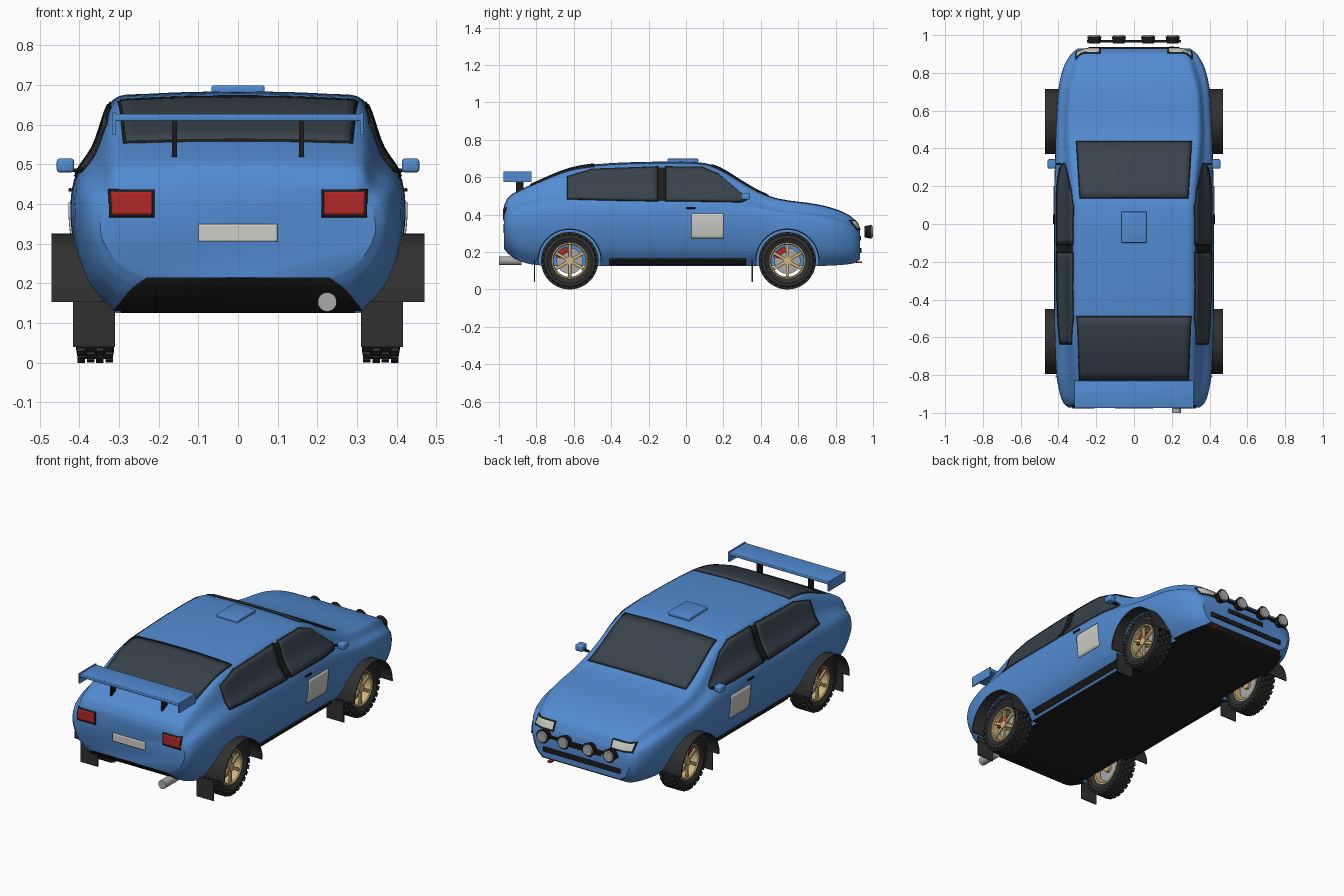
import bpy, bmesh
from math import sin, cos, pi, radians
from mathutils import Vector, Matrix
from mathutils.bvhtree import BVHTree

if "Cube" in bpy.data.objects:
    bpy.data.objects.remove(bpy.data.objects["Cube"])


def mat(name, r, g, b):
    m = bpy.data.materials.new(name)
    m.diffuse_color = (r, g, b, 1)
    m.use_nodes = True
    m.node_tree.nodes["Principled BSDF"].inputs["Base Color"].default_value = m.diffuse_color
    return m


BLUE = mat("blue_paint", .085, .26, .64)
BLACK = mat("black_trim", .012, .012, .012)
RUBBER = mat("rubber", .03, .03, .03)
GLASS = mat("dark_glass", .04, .055, .07)
GOLD = mat("gold_rim", .62, .46, .2)
RED = mat("red", .45, .02, .02)
PALE = mat("pale_panel", .62, .62, .58)
STEEL = mat("steel", .4, .4, .4)


def finish(name, bm, *mats):
    bmesh.ops.recalc_face_normals(bm, faces=bm.faces)
    me = bpy.data.meshes.new(name)
    bm.to_mesh(me)
    bm.free()
    for m in mats:
        me.materials.append(m)
    ob = bpy.data.objects.new(name, me)
    bpy.context.collection.objects.link(ob)
    return ob


def boxes(name, items, m, bevel=0):
    """items: (centre, size, matrix applied after placing)"""
    bm = bmesh.new()
    for c, s, rot in items:
        M = (rot or Matrix()) @ Matrix.Translation(c) @ Matrix.Diagonal((*s, 1))
        bmesh.ops.create_cube(bm, size=1, matrix=M)
    if bevel:
        bmesh.ops.bevel(bm, geom=bm.edges[:], offset=bevel, segments=3, affect='EDGES', profile=.5)
    return finish(name, bm, m)


def tube(name, a, b, r, m, n=24, r2=None):
    a, b = Vector(a), Vector(b)
    bm = bmesh.new()
    M = Matrix.Translation((a + b) / 2) @ (b - a).to_track_quat('Z', 'Y').to_matrix().to_4x4()
    bmesh.ops.create_cone(bm, cap_ends=True, segments=n, radius1=r, radius2=r2 or r,
                          depth=(b - a).length, matrix=M)
    return finish(name, bm, m)


def lathe(name, profile, side, cy, cz, m, n=40, a0=0, a1=2 * pi):
    """closed (radius, x) profile swept around an axis parallel to x"""
    full = a1 - a0 > 6.28
    bm = bmesh.new()
    rings = []
    for i in range(n if full else n + 1):
        a = a0 + (a1 - a0) * i / n
        rings.append([bm.verts.new((side * x, cy + r * cos(a), cz + r * sin(a))) for r, x in profile])
    k = len(profile)
    for i in range(n):
        p, q = rings[i], rings[(i + 1) % len(rings)]
        for j in range(k):
            bm.faces.new((p[j], p[(j + 1) % k], q[(j + 1) % k], q[j]))
    if not full:
        bm.faces.new(rings[0])
        bm.faces.new(rings[-1])
    return finish(name, bm, m)


def smooth(ts, ps, sub):
    """smooth curve through points ps at parameters ts"""
    n = len(ts)
    tan = []
    for k in range(n):
        a, b = max(k - 1, 0), min(k + 1, n - 1)
        tan.append((ps[b] - ps[a]) / (ts[b] - ts[a]))
    out = []
    for i in range(n - 1):
        h = ts[i + 1] - ts[i]
        for s in range(sub):
            u = s / sub
            out.append(ps[i] * (2*u**3 - 3*u*u + 1) + ps[i + 1] * (3*u*u - 2*u**3)
                       + tan[i] * h * (u**3 - 2*u*u + u) + tan[i + 1] * h * (u**3 - u*u))
    return out + [ps[-1]]


# Body shell: y, bottom z, bottom half width, max half width, shoulder z, top half width, top z
stations = [Vector(s) for s in (
    (-.972, .215, .23, .345, .38, .30, .45), (-.95, .19, .265, .37, .40, .31, .493),
    (-.90, .155, .295, .39, .42, .312, .525), (-.80, .13, .315, .408, .44, .315, .572),
    (-.63, .125, .33, .417, .45, .32, .642), (-.48, .125, .33, .42, .455, .32, .669),
    (-.2, .125, .33, .42, .46, .32, .682), (.08, .125, .33, .42, .46, .32, .678),
    (.18, .125, .33, .42, .455, .322, .648), (.3, .125, .33, .417, .44, .33, .575),
    (.4, .125, .33, .415, .42, .34, .518), (.5, .125, .33, .412, .40, .345, .484),
    (.7, .125, .32, .40, .38, .335, .455), (.82, .13, .30, .375, .355, .305, .422),
    (.90, .14, .27, .332, .32, .275, .375), (.93, .16, .24, .295, .285, .245, .32))]
bm = bmesh.new()
rings = []
for y, zb, wb, wm, zs, wt, zt in smooth([s[0] for s in stations], stations, 4):
    h, t, d = zs - zb, zt - zs, wm - wt
    pts = [Vector(p) for p in (
        (wb, zb), (wb + .65 * (wm - wb), zb + .25 * h), (wm, zb + .65 * h), (wm * .985, zs),
        (wt + .42 * d, zs + .38 * t), (wt + .05 * d, zs + .85 * t), (wt * .93, zs + .95 * t),
        (wt * .75, zs + .97 * t), (wt * .4, zs + .993 * t), (0, zt))]
    ts = [0]
    for a, b in zip(pts, pts[1:]):
        ts.append(ts[-1] + (b - a).length)
    half = smooth(ts, pts, 4)
    ring = [(0, zb)] + [(p.x, p.y) for p in half] + [(-p.x, p.y) for p in half[-2::-1]]
    rings.append([bm.verts.new((x, y, z)) for x, z in ring])
k = len(rings[0])
for p, q in zip(rings, rings[1:]):
    for j in range(k):
        f = bm.faces.new((p[j], p[(j + 1) % k], q[(j + 1) % k], q[j]))
        f.material_index = int(j in (0, k - 1))
bm.faces.new(rings[0])
bm.faces.new(rings[-1])
skin = BVHTree.FromBMesh(bm)
body = finish("body_shell", bm, BLUE, BLACK)

# Wheel wells
AXLES = {"rear": -.622, "front": .542}
WZ = .153
for cy in AXLES.values():
    for s in (1, -1):
        cutter = tube("well_cutter", (s * .295, cy, WZ), (s * .6, cy, WZ), .166, BLUE, 48)
        cutter.hide_render = True
        mod = body.modifiers.new("well", 'BOOLEAN')
        mod.operation, mod.solver, mod.object = 'DIFFERENCE', 'EXACT', cutter
        bpy.context.view_layer.objects.active = body
        bpy.ops.object.modifier_apply(modifier=mod.name)
        bpy.data.objects.remove(cutter)


def along(poly, t):
    f = t * (len(poly) - 1)
    i = min(int(f), len(poly) - 2)
    return Vector(poly[i]).lerp(Vector(poly[i + 1]), f - i)


VIEWS = {"right": lambda u, v: ((1, u, v), (-1, 0, 0)), "left": lambda u, v: ((-1, u, v), (1, 0, 0)),
         "top": lambda u, v: ((u, v, 2), (0, 0, -1)), "rear": lambda u, v: ((u, -2, v), (0, 1, 0)),
         "front": lambda u, v: ((u, 2, v), (0, -1, 0))}


def patch(name, view, lower, upper, m, thick=.008, grow=0, nu=24, nv=8):
    """panel ruled between two polylines, projected on the body skin"""
    allp = lower + upper
    lo = [min(p[i] for p in allp) for i in (0, 1)]
    hi = [max(p[i] for p in allp) for i in (0, 1)]
    bm = bmesh.new()
    grid = []
    for i in range(nu + 1):
        col = []
        for j in range(nv + 1):
            p = along(lower, i / nu).lerp(along(upper, i / nu), j / nv)
            for a in (0, 1):
                c = (lo[a] + hi[a]) / 2
                p[a] = c + (p[a] - c) * (1 + 2 * grow / (hi[a] - lo[a]))
            o, d = VIEWS[view](*p)
            hit = skin.ray_cast(Vector(o), Vector(d))[0]
            if hit is None:
                hit = skin.find_nearest(Vector(o) + Vector(d) * (Vector(o).length - .9))[0]
            col.append(bm.verts.new(hit))
        grid.append(col)
    for a, b in zip(grid, grid[1:]):
        for j in range(nv):
            bm.faces.new((a[j], b[j], b[j + 1], a[j + 1]))
    ob = finish(name, bm, m)
    mod = ob.modifiers.new("thickness", 'SOLIDIFY')
    mod.thickness, mod.offset = thick, 0
    return ob


def framed(name, view, lower, upper, m):
    patch(name + "_frame", view, lower, upper, BLACK, .008, .007)
    patch(name, view, lower, upper, m, .012)


def rect(u0, u1, v0, v1):
    return [(u0, v0), (u1, v0)], [(u0, v1), (u1, v1)]


# Windscreen, rear window
framed("windscreen", "top", [(-.3, .432), (.3, .432)], [(-.282, .142), (.282, .142)], GLASS)
framed("rear_window", "top", [(-.283, -.825), (.283, -.825)], [(-.297, -.495), (.297, -.495)], GLASS)
# Side glass, doors, sills, mirrors
for side, s in (("right", 1), ("left", -1)):
    framed(side + "_rear_side_window", side, [(-.63, .487), (-.4, .481), (-.155, .477)],
           [(-.63, .6), (-.5, .638), (-.155, .65)], GLASS)
    framed(side + "_front_side_window", side, [(-.105, .477), (.1, .475), (.29, .472), (.315, .482)],
           [(-.105, .65), (.09, .648), (.17, .615), (.315, .495)], GLASS)
    patch(side + "_door_pillar", side, *rect(-.15, -.11, .475, .65), BLACK, .01)
    patch(side + "_door_panel", side, *rect(.03, .2, .272, .405), PALE, .01)
    patch(side + "_door_handle", side, *rect(0, .05, .431, .439), BLACK, .016)
    patch(side + "_sill_trim", side, *rect(-.41, .32, .137, .165), BLACK, .02)
    boxes(side + "_mirror", [((s * .435, .318, .497), (.044, .05, .035), None)], BLUE, .008)
    boxes(side + "_mirror_stem", [((s * .403, .318, .485), (.035, .012, .01), None)], BLACK)
    # Lights
    a, b = sorted((s * .217, s * .318))
    framed(side + "_tail_light", "rear", *rect(a, b, .373, .43), RED)
    a, b = sorted((s * .185, s * .3))
    framed(side + "_headlight", "front", *rect(a, b, .325, .362), PALE)

# Rear plate, front grilles
patch("rear_plate", "rear", *rect(-.1, .1, .305, .35), PALE, .012)
patch("upper_grille", "front", *rect(-.12, .12, .262, .285), BLACK, .012)
patch("lower_grille", "front", *rect(-.24, .24, .195, .22), BLACK, .014)

# Rear wing
boxes("wing_blade", [((0, -.902, .618), (.62, .145, .018), Matrix())], BLUE, .004)
boxes("wing_end_plates", [((s * .312, -.902, .602), (.008, .15, .056), None) for s in (1, -1)], BLUE)
boxes("wing_struts", [((s * .16, -.89, .563), (.012, .04, .1), None) for s in (1, -1)], BLACK)

# Roof vent, exhaust, tow hook
boxes("roof_vent", [((0, -.017, .688), (.134, .165, .022), None)], BLUE, .006)
tube("exhaust", (.225, -1, .153), (.225, -.88, .153), .024, STEEL)
boxes("tow_hook", [((.2, .925, .145), (.024, .03, .01), None)], RED, .003)

# Lamp bar with four round lamps
boxes("lamp_bar", [((0, .968, .305), (.5, .012, .014), None)], BLACK)
for i, x in enumerate((-.21, -.08, .075, .205)):
    tube(f"lamp_housing_{i}", (x, .955, .308), (x, .992, .308), .03, BLACK, 24, .038)
    tube(f"lamp_lens_{i}", (x, .985, .308), (x, 1, .308), .033, STEEL, 24, .029)

# Wheels, flares and mud flaps
for end, cy in AXLES.items():
    for side, s in (("right", 1), ("left", -1)):
        n = f"{end}_{side}_"
        lathe(n + "tyre", [(.094, .325), (.12, .312), (.137, .315), (.144, .327), (.144, .393),
                           (.137, .405), (.12, .408), (.094, .395)], s, cy, WZ, RUBBER)
        hub = Matrix.Translation((0, cy, WZ))
        boxes(n + "tread", [((s * (.325 + .0233 * j), 0, .146), (.019, .023, .014),
                             hub @ Matrix.Rotation(2 * pi * (i + .5 * (j % 2)) / 28, 4, 'X'))
                            for i in range(28) for j in range(4)], RUBBER)
        lathe(n + "rim", [(.086, .325), (.097, .325), (.097, .398), (.09, .4), (.086, .395)],
              s, cy, WZ, GOLD)
        boxes(n + "spokes", [((s * .386, 0, .052), (.012, .017, .078),
                              hub @ Matrix.Rotation(pi / 3 * i, 4, 'X')) for i in range(6)], GOLD, .003)
        tube(n + "hub", (s * .33, cy, WZ), (s * .397, cy, WZ), .022, GOLD)
        tube(n + "brake_disc", (s * .345, cy, WZ), (s * .355, cy, WZ), .07, STEEL, 32)
        lathe(n + "caliper", [(.045, .34), (.077, .34), (.077, .374), (.045, .374)], s, cy, WZ,
              RED, 8, radians(100), radians(165))
        lathe(n + "flare", [(.166, .32), (.172, .32), (.172, .47), (.166, .47)], s, cy, WZ,
              RUBBER, 28, 0, pi)
        boxes(n + "mud_flap", [((s * .363, cy - .188, .098), (.106, .006, .116), None)], RUBBER)

# Smooth shading with crisp edges
for ob in bpy.context.scene.objects:
    ob.select_set(True)
bpy.context.view_layer.objects.active = body
bpy.ops.object.shade_smooth_by_angle(angle=radians(35))
